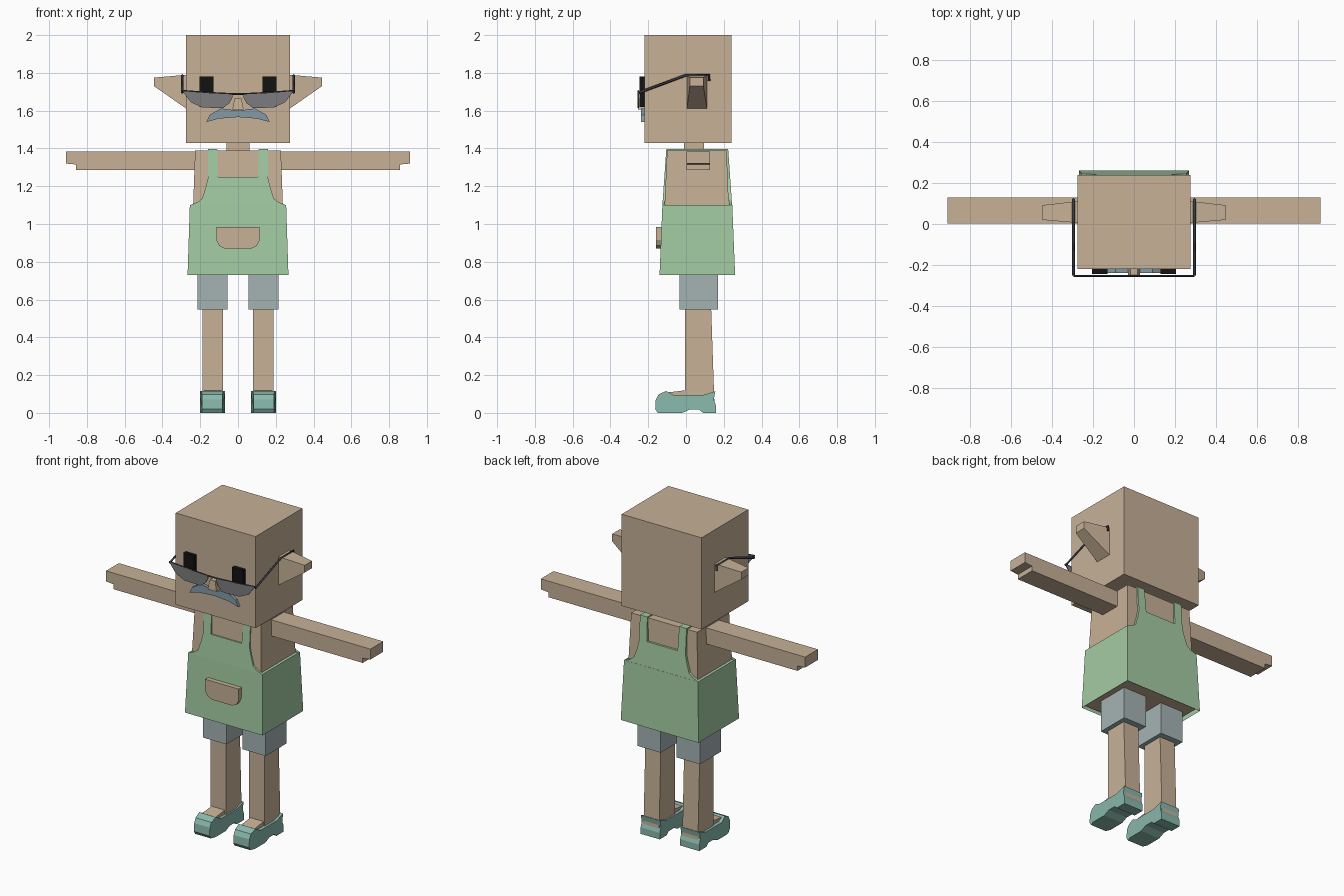
import bpy, bmesh
from mathutils import Vector

cube = bpy.data.objects.get("Cube")
if cube:
    bpy.data.objects.remove(cube, do_unlink=True)


def material(name, r, g, b):
    m = bpy.data.materials.new(name)
    m.use_nodes = True
    m.diffuse_color = (r, g, b, 1)
    m.node_tree.nodes["Principled BSDF"].inputs["Base Color"].default_value = (r, g, b, 1)
    return m


skin = material("skin", .571, .440, .309)
green = material("apron green", .366, .597, .366)
blue = material("shorts grey blue", .376, .451, .456)
teal = material("shoe teal", .254, .485, .413)
hair = material("moustache blue grey", .231, .328, .386)
black = material("eye black", .006, .006, .006)
lens_grey = material("lens grey", .2, .2, .21)
dark = material("frame dark grey", .045, .047, .055)


def finish(name, bm, mat, mirror=False):
    bmesh.ops.recalc_face_normals(bm, faces=bm.faces)
    me = bpy.data.meshes.new(name)
    bm.to_mesh(me)
    bm.free()
    me.materials.append(mat)
    ob = bpy.data.objects.new(name, me)
    bpy.context.collection.objects.link(ob)
    if mirror:
        ob.modifiers.new("mirror", 'MIRROR').use_axis[0] = True
    return ob


def loft(name, lower, upper, z0, z1, mat, mirror=False, open_bottom=False):
    """Tapered box: lower and upper are (x0, x1, y0, y1) rectangles."""
    bm = bmesh.new()
    rings = []
    for (x0, x1, y0, y1), z in ((lower, z0), (upper, z1)):
        rings.append([bm.verts.new((x, y, z)) for x, y in
                      ((x0, y0), (x1, y0), (x1, y1), (x0, y1))])
    a, b = rings
    bm.faces.new(b)
    if not open_bottom:
        bm.faces.new(a)
    for i in range(4):
        j = (i + 1) % 4
        bm.faces.new((a[i], a[j], b[j], b[i]))
    return finish(name, bm, mat, mirror)


def box(name, x0, x1, y0, y1, z0, z1, mat, mirror=False):
    r = (x0, x1, y0, y1)
    return loft(name, r, r, z0, z1, mat, mirror)


def prism(name, pts, axis, d0, d1, mat, mirror=False, warp=None):
    """Extrude a flat outline along x (yz outline) or y (xz outline)."""
    bm = bmesh.new()

    def place(p, d):
        return (d, p[0], p[1]) if axis == 'x' else (p[0], d, p[1])
    a = [bm.verts.new(place(p, d0)) for p in pts]
    b = [bm.verts.new(place(p, d1)) for p in pts]
    bm.faces.new(a)
    bm.faces.new(b)
    for i in range(len(pts)):
        j = (i + 1) % len(pts)
        bm.faces.new((a[i], a[j], b[j], b[i]))
    if warp:
        for v in bm.verts:
            warp(v.co)
    return finish(name, bm, mat, mirror)


def both_sides(half):
    """Complete a half outline that starts and ends on x = 0."""
    return half + [(-x, z) for x, z in reversed(half) if x > 0]


def wire(name, pts, radius, mat):
    cu = bpy.data.curves.new(name, 'CURVE')
    cu.dimensions = '3D'
    cu.bevel_depth = radius
    cu.bevel_resolution = 0
    cu.use_fill_caps = True
    sp = cu.splines.new('POLY')
    sp.points.add(len(pts) - 1)
    for p, co in zip(sp.points, pts):
        p.co = Vector(co).to_4d()
    cu.materials.append(mat)
    ob = bpy.data.objects.new(name, cu)
    bpy.context.collection.objects.link(ob)


# Head, neck and torso
box("head", -.275, .275, -.22, .24, 1.43, 2, skin)
box("neck", -.06, .06, -.01, .095, 1.37, 1.44, skin)
loft("torso", (-.25, .25, -.13, .24), (-.227, .227, -.1, .215), .745, 1.39, skin)

# Ears, tapering outwards
def taper_ear(co):
    if co.x > .4:
        co.y = .02 if co.y < .05 else .092

prism("ear", [(.27, 1.79), (.445, 1.775), (.445, 1.73), (.27, 1.608)],
      'y', .005, .112, skin, True, taper_ear)

# Face
box("eye", .13, .205, -.245, -.215, 1.62, 1.78, black, True)
loft("nose", (-.03, .03, -.255, -.21), (-.018, .018, -.25, -.21), 1.605, 1.665, skin)
prism("moustache", both_sides([(0, 1.6), (.09, 1.612), (.15, 1.578), (.168, 1.54),
                               (.1, 1.558), (0, 1.566)]), 'y', -.238, -.215, hair)

# Spectacles
rim = [(.295, 1.705), (.15, 1.694), (.03, 1.688)]
prism("lens", rim + [(.028, 1.672), (.045, 1.64), (.08, 1.613), (.19, 1.617),
                     (.25, 1.645), (.28, 1.685)], 'y', -.256, -.25, lens_grey, True)
outline = [(x, -.253, z) for x, z in rim]
wire("spectacle_rim", outline + [(-x, y, z) for x, y, z in reversed(outline)], .005, dark)
for side, label in ((1, "left"), (-1, "right")):
    x = side * .295
    wire(label + "_temple", [(x, -.25, 1.695), (x, 0, 1.788), (x, .122, 1.788),
                             (x, .122, 1.757)], .007, dark)

# Arms with stepped hands
prism("arm", [(.2, 1.385), (.91, 1.385), (.91, 1.32), (.857, 1.315),
              (.857, 1.285), (.2, 1.285)], 'y', .002, .128, skin, True)

# Apron skirt, bibs and shoulder straps
loft("apron_skirt", (-.267, .267, -.14, .26), (-.255, .255, -.125, .245),
     .73, 1.1, green, open_bottom=True)
bib = both_sides([(0, 1.25), (.105, 1.25), (.11, 1.398), (.16, 1.398), (.16, 1.24),
                  (.172, 1.19), (.19, 1.135), (.215, 1.115), (.255, 1.1), (0, 1.1)])

def lean_back(co):
    co.y += .07 * (co.z - 1.1)

def lean_forward(co):
    co.y -= .07 * (co.z - 1.1)

prism("front_bib", bib, 'y', -.125, -.112, green, warp=lean_back)
prism("back_bib", bib, 'y', .228, .244, green, warp=lean_forward)
box("shoulder_strap", .11, .16, -.1, .215, 1.385, 1.397, green, True)
prism("pocket", both_sides([(0, .985), (.115, .985), (.115, .915), (.1, .885),
                            (.07, .87), (0, .87)]), 'y', -.158, -.125, skin)

# Shorts, legs and feet
box("shorts_leg", .055, .215, -.035, .17, .548, .76, blue, True)
loft("leg", (.08, .187, -.005, .15), (.08, .187, -.005, .133), .06, .56, skin, True)
prism("foot", [(-.11, .08), (-.1, .108), (0, .12), (.05, .12), (.05, .08)],
      'x', .088, .18, skin, True)

# Shoes with a narrowed toe and arched sole
def round_shoe(co):
    squeeze = 1
    if co.y < -.13:
        squeeze = .82
    elif co.z > .1 and co.y < 0:
        squeeze = .88
    co.x = .136 + (co.x - .136) * squeeze

prism("shoe", [(-.15, 0), (-.163, .02), (-.16, .07), (-.145, .098), (-.105, .116),
               (-.065, .094), (.09, .094), (.155, .115), (.147, .07), (.158, .04),
               (.158, 0), (.09, 0), (.07, .018), (.02, .018), (-.02, 0), (-.12, 0)],
      'x', .07, .202, teal, True, round_shoe)
